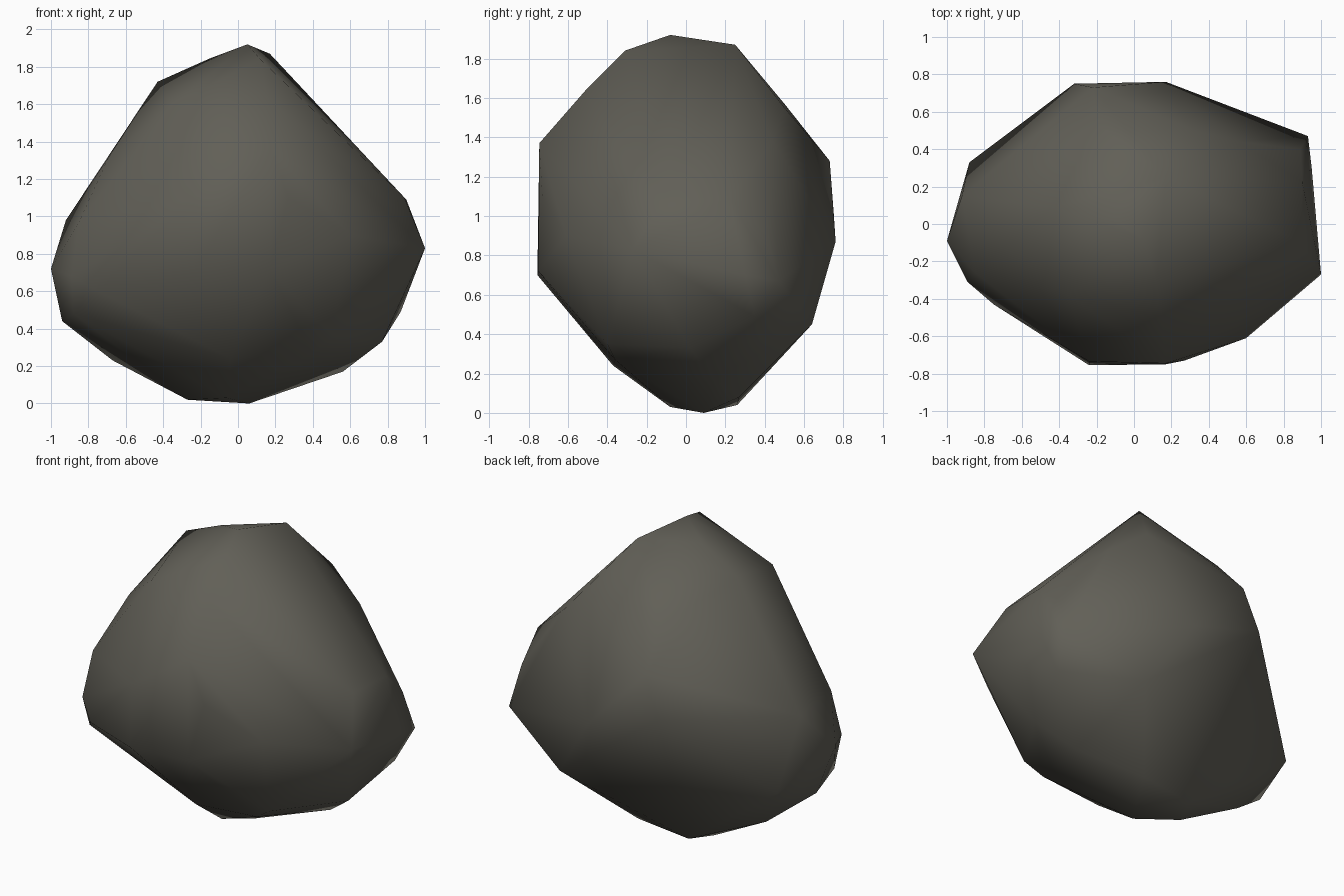
import bpy, bmesh, math

# Corner points of the boulder, grouped by region
crown = [(0.05, -0.08, 1.92), (0.17, 0.25, 1.87), (-0.43, 0.09, 1.72), (0.12, -0.31, 1.84),
         (-0.15, 0.05, 1.845), (0.15, -0.5, 1.65), (-0.35, -0.38, 1.6), (0.32, 0.5, 1.55),
         (-0.03, 0.5, 1.57), (-0.19, 0.53, 1.51)]
front = [(0.17, -0.745, 1.37), (0.27, -0.73, 1.1), (-0.24, -0.735, 1.1), (-0.24, -0.755, 0.7),
         (0.17, -0.75, 0.72), (0.6, -0.61, 0.9), (-0.75, -0.43, 0.6)]
right = [(0.9, 0.22, 1.09), (0.89, -0.1, 1.1), (1.0, -0.27, 0.83), (0.93, 0.47, 0.67),
         (0.89, 0.4, 0.92), (0.56, 0.44, 1.38), (0.95, 0.3, 0.7), (0.87, 0.35, 0.49)]
back = [(-0.22, 0.73, 1.28), (0.17, 0.76, 0.87), (-0.32, 0.75, 1.02), (-0.88, 0.33, 0.54),
        (0.45, 0.64, 0.45)]
left = [(-0.92, 0.15, 0.98), (-1.0, -0.09, 0.72), (-0.94, 0.02, 0.44), (-0.89, -0.31, 0.68),
        (-0.88, -0.25, 0.48), (-0.85, -0.26, 0.97), (-0.69, -0.12, 1.32)]
base = [(0.06, 0.09, 0.0), (-0.27, 0.1, 0.02), (-0.2, 0.26, 0.04), (-0.67, 0.14, 0.23),
        (-0.06, -0.08, 0.03), (-0.04, -0.37, 0.24), (0.5, -0.4, 0.35), (0.77, 0.02, 0.33),
        (0.56, 0.14, 0.17), (0.15, 0.27, 0.08), (0.39, -0.36, 0.27)]

# Wrap the points in a faceted shell
bm = bmesh.new()
for p in crown + front + right + back + left + base:
    bm.verts.new(p)
bmesh.ops.convex_hull(bm, input=bm.verts[:])
bmesh.ops.delete(bm, geom=[v for v in bm.verts if not v.link_faces], context='VERTS')
bmesh.ops.recalc_face_normals(bm, faces=bm.faces[:])
mesh = bpy.data.meshes.new("boulder")
bm.to_mesh(mesh)
bm.free()

boulder = bpy.data.objects.new("boulder", mesh)
bpy.context.collection.objects.link(boulder)

# One dull grey stone colour
stone = bpy.data.materials.new("grey stone")
stone.diffuse_color = (0.12, 0.115, 0.095, 1)
mesh.materials.append(stone)

# Soft worn shading
bpy.context.view_layer.objects.active = boulder
boulder.select_set(True)
bpy.ops.object.shade_smooth_by_angle(angle=math.radians(80))
